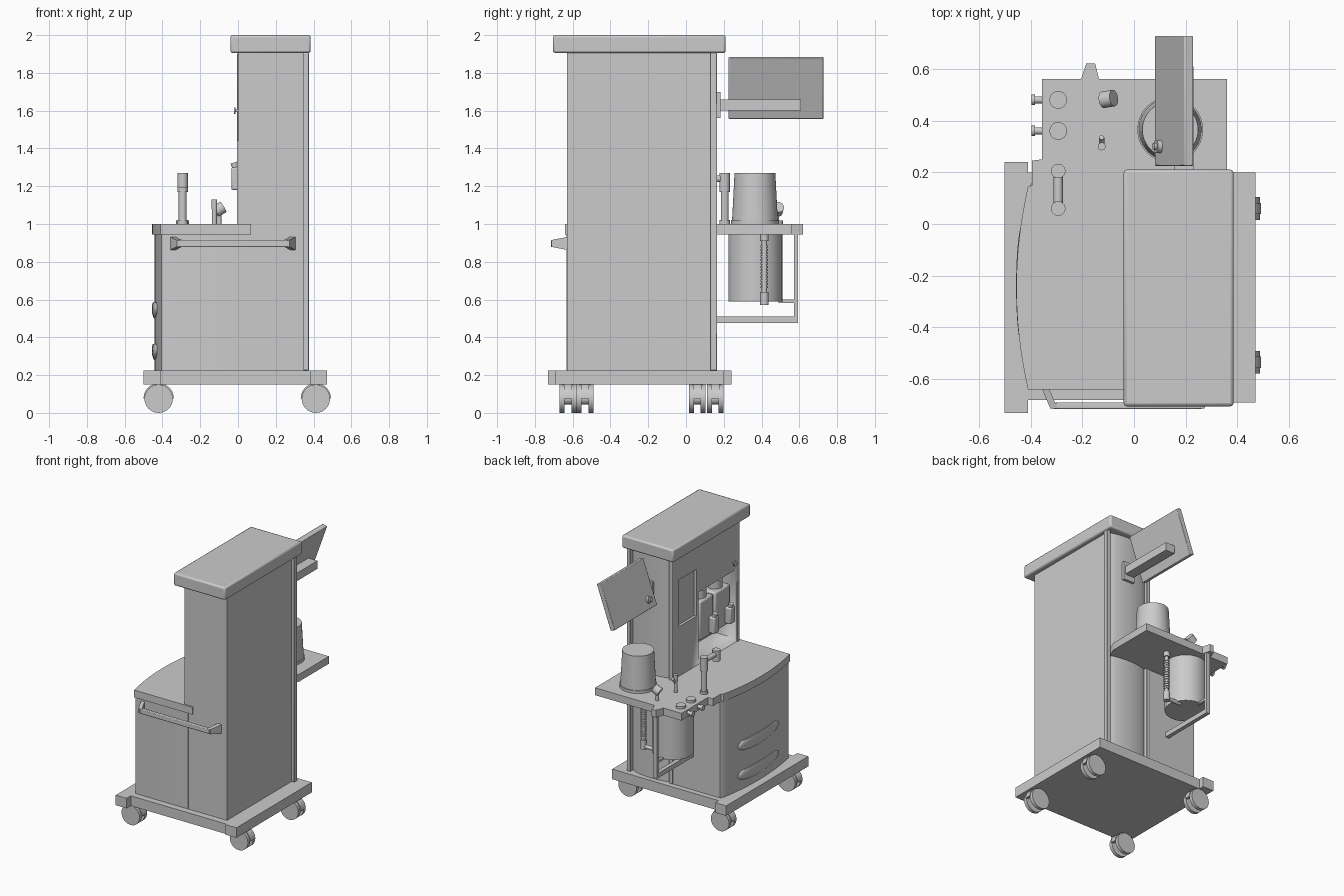
import bpy, bmesh, math
from mathutils import Vector

if "Cube" in bpy.data.objects:
    bpy.data.objects.remove(bpy.data.objects["Cube"])


def finish(name, bm, smooth=True, bevel=0):
    bmesh.ops.recalc_face_normals(bm, faces=bm.faces[:])
    me = bpy.data.meshes.new(name)
    bm.to_mesh(me)
    bm.free()
    ob = bpy.data.objects.new(name, me)
    bpy.context.collection.objects.link(ob)
    bpy.ops.object.select_all(action='DESELECT')
    bpy.context.view_layer.objects.active = ob
    ob.select_set(True)
    if smooth:
        bpy.ops.object.shade_smooth_by_angle(angle=math.radians(35))
    if bevel:
        m = ob.modifiers.new("bevel", 'BEVEL')
        m.width, m.segments, m.limit_method = bevel, 2, 'ANGLE'
    return ob


def prism(name, pts, lo, hi, axis='z', bevel=0):
    """Extrude a 2D outline along an axis (outline uses the other two axes in order)."""
    put = {'x': lambda a, b, t: (t, a, b), 'y': lambda a, b, t: (a, t, b),
           'z': lambda a, b, t: (a, b, t)}[axis]
    bm = bmesh.new()
    rings = [[bm.verts.new(put(a, b, t)) for a, b in pts] for t in (lo, hi)]
    bm.faces.new(rings[0])
    bm.faces.new(rings[1])
    n = len(pts)
    for i in range(n):
        j = (i + 1) % n
        bm.faces.new((rings[0][i], rings[0][j], rings[1][j], rings[1][i]))
    return finish(name, bm, True, bevel)


def box(name, x0, x1, y0, y1, z0, z1, bevel=0):
    return prism(name, [(x0, y0), (x1, y0), (x1, y1), (x0, y1)], z0, z1, 'z', bevel)


def rod(name, p0, p1, r0, r1=None, seg=32):
    p0, p1 = Vector(p0), Vector(p1)
    bm = bmesh.new()
    bmesh.ops.create_cone(bm, cap_ends=True, segments=seg, radius1=r0,
                          radius2=r0 if r1 is None else r1, depth=(p1 - p0).length)
    bm.transform((p1 - p0).to_track_quat('Z', 'Y').to_matrix().to_4x4())
    bmesh.ops.translate(bm, verts=bm.verts, vec=(p0 + p1) / 2)
    return finish(name, bm)


def cut(ob, *dims):
    c = box("cutter", *dims)
    c.hide_render = True
    m = ob.modifiers.new("cut", 'BOOLEAN')
    m.operation, m.solver, m.object = 'DIFFERENCE', 'EXACT', c
    bpy.context.view_layer.objects.active = ob
    bpy.ops.object.modifier_apply(modifier="cut")
    bpy.data.objects.remove(c)


def bow(y0, y1, x_end, x_mid, n=16):
    """Points of the bulging left edge, from y0 to y1."""
    return [(x_end + (x_mid - x_end) * (1 - (2 * i / n - 1) ** 2), y0 + (y1 - y0) * i / n)
            for i in range(n + 1)]


# Wheeled base
box("base_deck", -.41, .38, -.68, .20, .15, .225)
box("base_left_bumper", -.50, -.41, -.73, .24, .15, .225)
box("base_right_bumper", .38, .47, -.69, .20, .15, .225)

# Twin-wheel casters with half-round hoods
for side, x, ys in (("left", -.42, (-.625, .155)), ("right", .412, (-.535, .06))):
    for end, y in zip(("front", "back"), ys):
        tag = side + "_" + end
        for k, o in (("a", -.031), ("b", .031)):
            rod(f"caster_wheel_{tag}_{k}", (x, y + o - .013, .075), (x, y + o + .013, .075), .075)
        rod("caster_axle_" + tag, (x, y - .03, .075), (x, y + .03, .075), .03)
        arc = [(math.pi * i / 14) for i in range(15)]
        hood = [(x + .08 * math.cos(a), .077 + .08 * math.sin(a)) for a in arc]
        hood += [(x + .06 * math.cos(a), .077 + .06 * math.sin(a)) for a in reversed(arc)]
        prism("caster_hood_" + tag, hood, y - .022, y + .022, 'y')
        rod("caster_stem_" + tag, (x, y, .09), (x, y, .16), .03)

# Tower with softly curved back, screen recess and vaporizer alcove
back = [(.34 - .33 * i / 12, .13 + .035 * math.sin(math.pi * i / 12) ** .6) for i in range(13)]
tower = prism("tower", [(0, -.63), (.35, -.63), (.35, .13)] + back + [(0, .13)], .225, 1.91)
cut(tower, -.1, .17, -.58, -.15, 1.03, 1.54)
cut(tower, -.1, .02, -.125, .08, 1.37, 1.72)
box("tower_cap", -.04, .385, -.705, .21, 1.905, 2.0, .012)
box("right_back_rail", .345, .375, .13, .165, .225, 1.905, .004)
box("left_back_rail", -.004, .026, .13, .165, .225, 1.905, .004)
box("left_front_rail", -.006, .01, -.625, -.60, 1.0, 1.44)
rod("tower_knob_stem", (.005, -.56, 1.6), (-.015, -.56, 1.6), .008)
rod("tower_knob", (-.012, -.56, 1.6), (-.02, -.56, 1.6), .018)

# Vaporizers
for i, (y, r) in enumerate(((-.26, .08), (-.45, .09)), 1):
    z = 1.16
    box(f"vaporizer_{i}_body", .01, .16, y - r, y + r, z, 1.45, .012)
    rod(f"vaporizer_{i}_dial", (.075, y, 1.45), (.075, y, 1.51), .05)
    box(f"vaporizer_{i}_filler", -.035, .02, y - .085, y - .025, 1.18, 1.30, .008)
    rod(f"vaporizer_{i}_filler_cap", (-.014, y - .055, 1.30), (-.022, y - .055, 1.325), .018)

# Drawer cabinet with bulging front
prism("cabinet", bow(-.63, .145, -.405, -.442) + [(-.395, .16), (.03, .16), (.03, -.632), (-.40, -.632)],
      .225, .946)
for i, z in enumerate((.55, .33), 1):
    bm = bmesh.new()
    bmesh.ops.create_uvsphere(bm, u_segments=32, v_segments=16, radius=1)
    bmesh.ops.scale(bm, vec=(.026, .24, .06), verts=bm.verts)
    bmesh.ops.translate(bm, vec=(-.43, -.24, z), verts=bm.verts)
    bmesh.ops.bisect_plane(bm, geom=bm.verts[:] + bm.edges[:] + bm.faces[:], clear_outer=True,
                           plane_co=(-.43, -.24, z + .035), plane_no=(0, 0, 1))
    bmesh.ops.holes_fill(bm, edges=[e for e in bm.edges if e.is_boundary])
    finish(f"drawer_grip_{i}", bm)

# Worktop and rear absorber shelf
prism("worktop", bow(-.64, .145, -.41, -.455) + [(-.395, .15), (-.395, .17), (0, .17), (.07, .16), (.07, -.64)],
      .945, 1.0)
prism("rear_shelf", [(-.395, .17), (-.395, .245), (-.355, .25), (-.355, .56), (-.205, .56), (-.185, .62),
                     (-.15, .62), (-.135, .56), (.36, .56), (.36, .21), (.33, .14), (0, .14), (0, .17)], .945, 1.0)

# Front grab handle
prism("grab_handle_bar", [(-.315, -.715), (.265, -.715), (.255, -.69), (-.305, -.69)], .878, .915, 'z', .005)
for name, xa, xb in (("left", -.345, -.31), ("right", .29, .258)):
    bm = bmesh.new()
    q = []
    for x, y, h in ((xa, -.63, .034), (xb, -.713, .018)):
        for dx, dz in ((-.014, -h), (.014, -h), (.014, h), (-.014, h)):
            q.append(bm.verts.new((x + dx, y, .897 + dz)))
    bmesh.ops.convex_hull(bm, input=q)
    finish(f"grab_handle_{name}_mount", bm)

# Side monitor on an arm
prism("monitor", [(.195, 1.885), (.23, 1.873), (.115, 1.555), (.08, 1.567)], .225, .727, 'y', .004)
box("monitor_arm", .155, .23, .17, .61, 1.60, 1.66)
box("monitor_mount_plate", .15, .24, .155, .183, 1.56, 1.70)
rod("monitor_knob", (.11, .30, 1.625), (.085, .30, 1.634), .025)
rod("monitor_knob_cap", (.09, .30, 1.632), (.075, .30, 1.637), .014)

# Bellows housing
rod("bellows_dome", (.14, .365, 1.0), (.14, .365, 1.27), .122, .108, 48)
rod("bellows_ring", (.14, .365, 1.0), (.14, .365, 1.02), .127, seg=48)

# Absorber canister, support frame and corrugated hose
rod("absorber_canister", (-.15, .367, .59), (-.15, .367, .95), .143, seg=48)
box("frame_post", -.175, -.145, .573, .592, .475, .95)
box("frame_foot", -.175, -.145, .155, .592, .475, .51)
box("canister_bracket", -.17, -.15, .49, .592, .583, .60)
rod("hose_core", (.06, .415, .57), (.06, .415, .95), .014, seg=16)
for i in range(13):
    z = .66 + i * .018
    rod(f"hose_rib_{i + 1}", (.06, .415, z), (.06, .415, z + .010), .02, seg=16)
rod("hose_bottom_cuff", (.06, .415, .57), (.06, .415, .64), .022, seg=20)
rod("hose_top_cuff", (.06, .415, .91), (.06, .415, .95), .022, seg=20)
rod("hose_elbow", (.06, .415, .59), (-.06, .415, .59), .014, seg=16)

# Bag arm
rod("bag_arm_post", (-.293, .205, 1.0), (-.293, .205, 1.19), .021)
rod("bag_arm_post_foot", (-.293, .205, 1.0), (-.293, .205, 1.02), .028)
rod("bag_arm_post_head", (-.293, .205, 1.17), (-.293, .205, 1.27), .028)
rod("bag_arm_head", (-.293, .06, 1.19), (-.293, .06, 1.27), .028)
rod("bag_arm_bar", (-.293, .205, 1.24), (-.293, .06, 1.24), .018)

# Valve domes and hose ports
for i, y in enumerate((.36, .48), 1):
    rod(f"valve_dome_{i}", (-.293, y, 1.0), (-.293, y, 1.018), .034)
    rod(f"port_{i}", (-.35, y, .975), (-.395, y, .975), .014)
    rod(f"port_{i}_rim", (-.382, y, .975), (-.397, y, .975), .02)

# Small shelf controls
rod("relief_valve_stem", (-.10, .48, 1.0), (-.10, .48, 1.08), .012)
rod("relief_valve_knob", (-.12, .48, 1.065), (-.078, .487, 1.09), .032)
rod("selector_post", (-.125, .30, 1.0), (-.125, .30, 1.10), .013)
rod("selector_cap", (-.125, .30, 1.08), (-.125, .30, 1.13), .015)
rod("selector_lever", (-.125, .295, 1.06), (-.125, .335, 1.11), .010)
